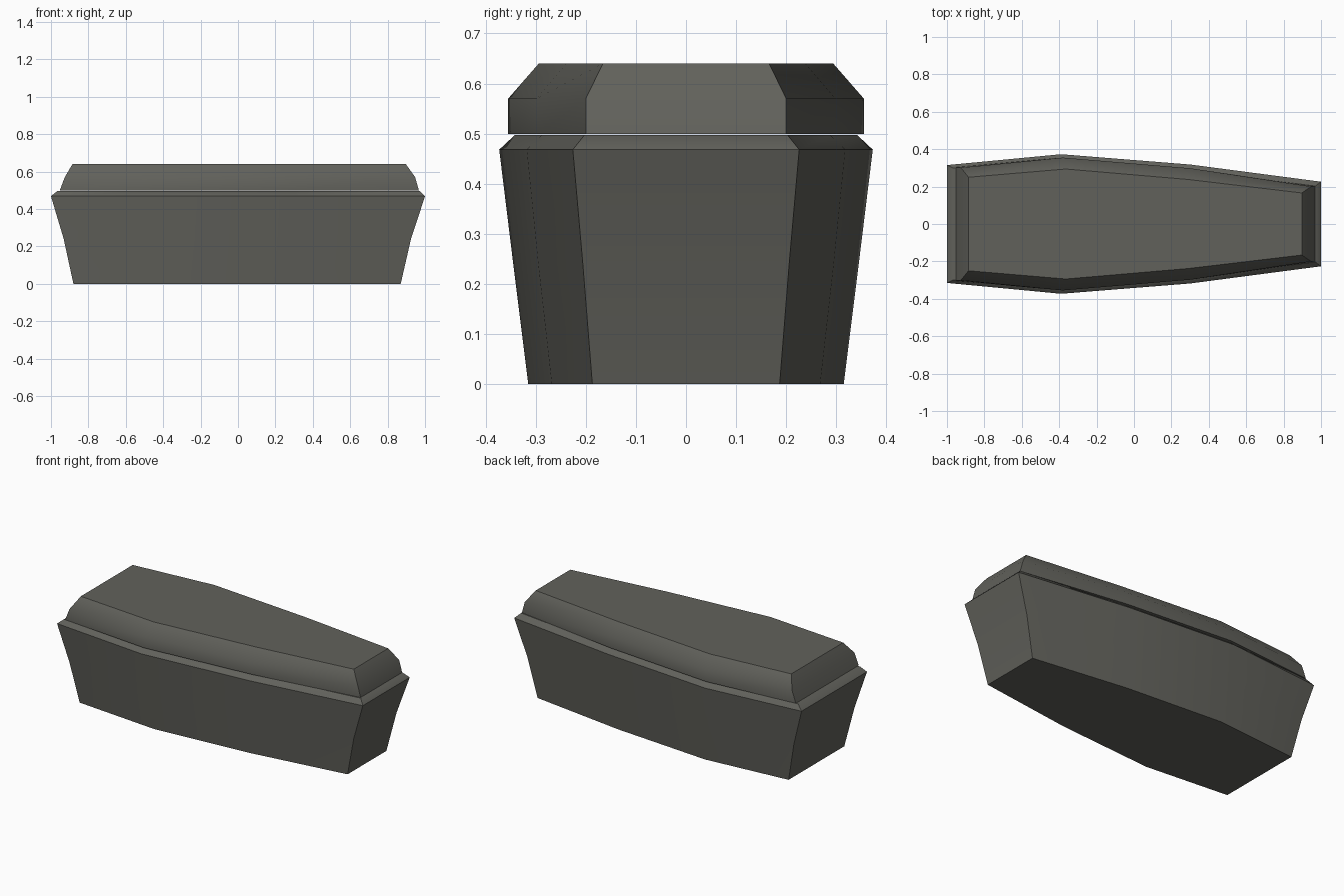
import bpy, bmesh, math

if "Cube" in bpy.data.objects:
    bpy.data.objects.remove(bpy.data.objects["Cube"])

stone = bpy.data.materials.new("dark grey stone")
stone.diffuse_color = (0.12, 0.12, 0.105, 1)
stone.use_nodes = True
stone.node_tree.nodes["Principled BSDF"].inputs["Base Color"].default_value = stone.diffuse_color


def loft(name, rings):
    """Stack of symmetric eight-sided outlines: (z, four x stations, four half widths)."""
    bm = bmesh.new()
    loops = []
    for z, xs, ws in rings:
        half = list(zip(xs, ws))
        outline = [(x, -w) for x, w in half] + [(x, w) for x, w in reversed(half)]
        loops.append([bm.verts.new((x, y, z)) for x, y in outline])
    n = len(loops[0])
    for low, high in zip(loops, loops[1:]):
        for i in range(n):
            j = (i + 1) % n
            bm.faces.new((low[i], low[j], high[j], high[i]))
    bm.faces.new(loops[0][::-1])
    bm.faces.new(loops[-1])
    bmesh.ops.recalc_face_normals(bm, faces=bm.faces)
    mesh = bpy.data.meshes.new(name)
    bm.to_mesh(mesh)
    bm.free()
    mesh.materials.append(stone)
    obj = bpy.data.objects.new(name, mesh)
    bpy.context.collection.objects.link(obj)
    bpy.ops.object.select_all(action='DESELECT')
    bpy.context.view_layer.objects.active = obj
    obj.select_set(True)
    bpy.ops.object.shade_smooth_by_angle(angle=math.radians(45))
    return obj


# Tapered box with a narrow bevelled rim
loft("coffin_body", [
    (0.00, (-0.88, -0.35, 0.27, 0.87), (0.268, 0.315, 0.268, 0.187)),
    (0.24, (-0.932, -0.37, 0.285, 0.925), (0.292, 0.345, 0.295, 0.206)),
    (0.468, (-1.0, -0.39, 0.30, 1.0), (0.315, 0.373, 0.318, 0.226)),
    (0.497, (-0.965, -0.385, 0.295, 0.97), (0.298, 0.342, 0.288, 0.203)),
])

# Overhanging lid with sloped shoulders and a flat top
loft("coffin_lid", [
    (0.499, (-0.953, -0.385, 0.30, 0.967), (0.303, 0.355, 0.298, 0.200)),
    (0.57, (-0.926, -0.38, 0.30, 0.947), (0.301, 0.355, 0.298, 0.200)),
    (0.64, (-0.885, -0.365, 0.29, 0.897), (0.25, 0.294, 0.238, 0.166)),
])
